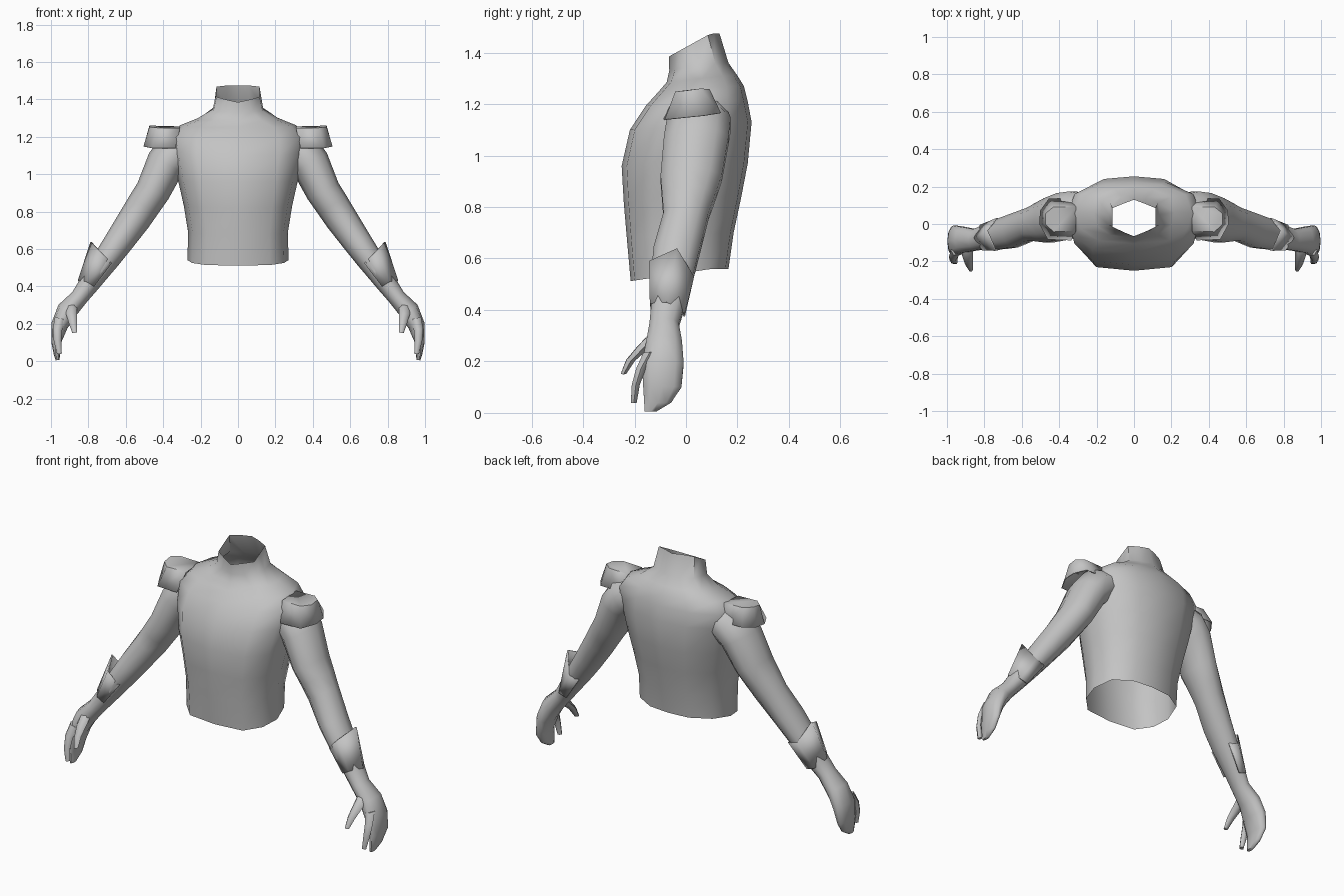
import bpy, bmesh, math
from mathutils import Vector

cube = bpy.data.objects.get("Cube")
if cube:
    bpy.data.objects.remove(cube, do_unlink=True)

grey = bpy.data.materials.new("plain_grey")
grey.use_nodes = True
colour = (0.55, 0.55, 0.55, 1)
grey.diffuse_color = colour
grey.node_tree.nodes["Principled BSDF"].inputs["Base Color"].default_value = colour


def loft(name, rings, closed=True, caps=(), angle=60, shell=0):
    """Skin a list of equal-length rings into one object."""
    bm = bmesh.new()
    rows = [[bm.verts.new(p) for p in ring] for ring in rings]
    n = len(rows[0])
    for a, b in zip(rows, rows[1:]):
        for i in range(n if closed else n - 1):
            j = (i + 1) % n
            bm.faces.new((a[i], a[j], b[j], b[i]))
    for c in caps:
        bm.faces.new(rows[c])
    bmesh.ops.recalc_face_normals(bm, faces=bm.faces)
    mesh = bpy.data.meshes.new(name)
    bm.to_mesh(mesh)
    bm.free()
    mesh.materials.append(grey)
    obj = bpy.data.objects.new(name, mesh)
    bpy.context.collection.objects.link(obj)
    if shell:
        mod = obj.modifiers.new("thickness", 'SOLIDIFY')
        mod.thickness, mod.offset = shell, 0
    bpy.ops.object.select_all(action='DESELECT')
    obj.select_set(True)
    bpy.context.view_layer.objects.active = obj
    bpy.ops.object.shade_smooth_by_angle(angle=math.radians(angle))
    return obj


def tube(name, stations, sides, side):
    """Limb through stations of centre x, y, z, in-plane radius, depth radius."""
    centres = [Vector(s[:3]) for s in stations]
    rings = []
    for i, (c, s) in enumerate(zip(centres, stations)):
        t = centres[min(i + 1, len(centres) - 1)] - centres[max(i - 1, 0)]
        v = Vector((-t.z, 0, t.x)).normalized()
        ring = []
        for k in range(sides):
            a = math.tau * k / sides
            p = c + v * s[3] * math.cos(a) + Vector((0, s[4] * math.sin(a), 0))
            ring.append((p.x * side, p.y, p.z))
        rings.append(ring)
    return loft(name, rings, caps=(0, -1))


# Torso: half sections from front to back, blending from chest to neck shape
BODY = [(0, 0), (.63, .04), (.91, .24), (1, .5), (.87, .8), (.46, .97), (0, 1)]
NECK = [(0, 0), (.5, .12), (1, .26), (1, .5), (1, .77), (.5, .89), (0, 1)]


def section(w, yf, zf, yb, zb, blend):
    half = []
    for (bx, bt), (nx, nt) in zip(BODY, NECK):
        x = w * (bx + (nx - bx) * blend)
        t = bt + (nt - bt) * blend
        half.append((x, yf + (yb - yf) * t, zf + (zb - zf) * min(1, t * 1.2)))
    return half + [(-x, y, z) for x, y, z in half[-2:0:-1]]


torso_levels = [
    (.27, -.215, .512, .165, .56, 0),
    (.267, -.23, .68, .185, .7, 0),
    (.29, -.242, .82, .215, .84, 0),
    (.32, -.25, .96, .24, .97, 0),
    (.35, -.218, 1.1, .255, 1.13, 0),
    (.36, -.155, 1.195, .24, 1.21, .1),
    (.31, -.105, 1.25, .225, 1.27, .15),
    (.215, -.075, 1.285, .2, 1.31, .3),
    (.135, -.065, 1.33, .165, 1.36, .7),
    (.115, -.066, 1.385, .13, 1.475, 1),
]
loft("torso", [section(*level) for level in torso_levels])

arm = [
    (.24, .06, 1.17, .08, .1),
    (.33, .05, 1.12, .115, .13),
    (.385, .04, 1.06, .105, .132),
    (.455, .02, .91, .093, .125),
    (.505, .01, .835, .09, .108),
    (.55, 0, .765, .087, .092),
    (.64, -.035, .635, .077, .095),
    (.70, -.05, .55, .07, .088),
    (.795, -.07, .415, .055, .068),
    (.85, -.085, .34, .047, .06),
    (.915, -.085, .27, .055, .073),
    (.955, -.09, .19, .045, .085),
    (.972, -.092, .1, .026, .078),
    (.968, -.11, .04, .018, .055),
    (.965, -.138, .006, .01, .025),
]
index_finger = [
    (.95, -.14, .23, .03, .03),
    (.965, -.175, .17, .025, .022),
    (.965, -.195, .11, .02, .018),
    (.955, -.203, .04, .013, .013),
]
thumb = [
    (.89, -.11, .31, .03, .035),
    (.89, -.165, .255, .03, .03),
    (.882, -.215, .205, .022, .02),
    (.873, -.243, .152, .013, .012),
]
pad_top = [(.31, -.035, 1.245), (.43, -.04, 1.246), (.472, 0, 1.25),
           (.472, .055, 1.258), (.43, .09, 1.256), (.31, .09, 1.253)]
pad_rim = [(.335, -.085, 1.14), (.46, -.08, 1.14), (.503, 0, 1.148),
           (.5, .07, 1.155), (.455, .133, 1.165), (.34, .133, 1.165)]
cuff_top = [(.675, -.125, .525), (.74, -.14, .59), (.785, -.035, .638),
            (.735, .028, .53), (.675, .022, .515)]
cuff_end = [(.77, -.133, .4), (.81, -.137, .425), (.853, -.075, .43),
            (.822, -.008, .39), (.775, -.008, .375)]


def mirrored(points, side):
    return [(x * side, y, z) for x, y, z in points]


# Limbs and armour on both sides
for label, side in (("left", 1), ("right", -1)):
    tube(label + "_arm_and_hand", arm, 10, side)
    tube(label + "_index_finger", index_finger, 6, side)
    tube(label + "_thumb", thumb, 6, side)
    loft(label + "_shoulder_pad", [mirrored(pad_top, side), mirrored(pad_rim, side)],
         closed=False, caps=(0,), angle=50, shell=.006)
    loft(label + "_forearm_guard", [mirrored(cuff_top, side), mirrored(cuff_end, side)],
         closed=False, angle=40, shell=.008)
